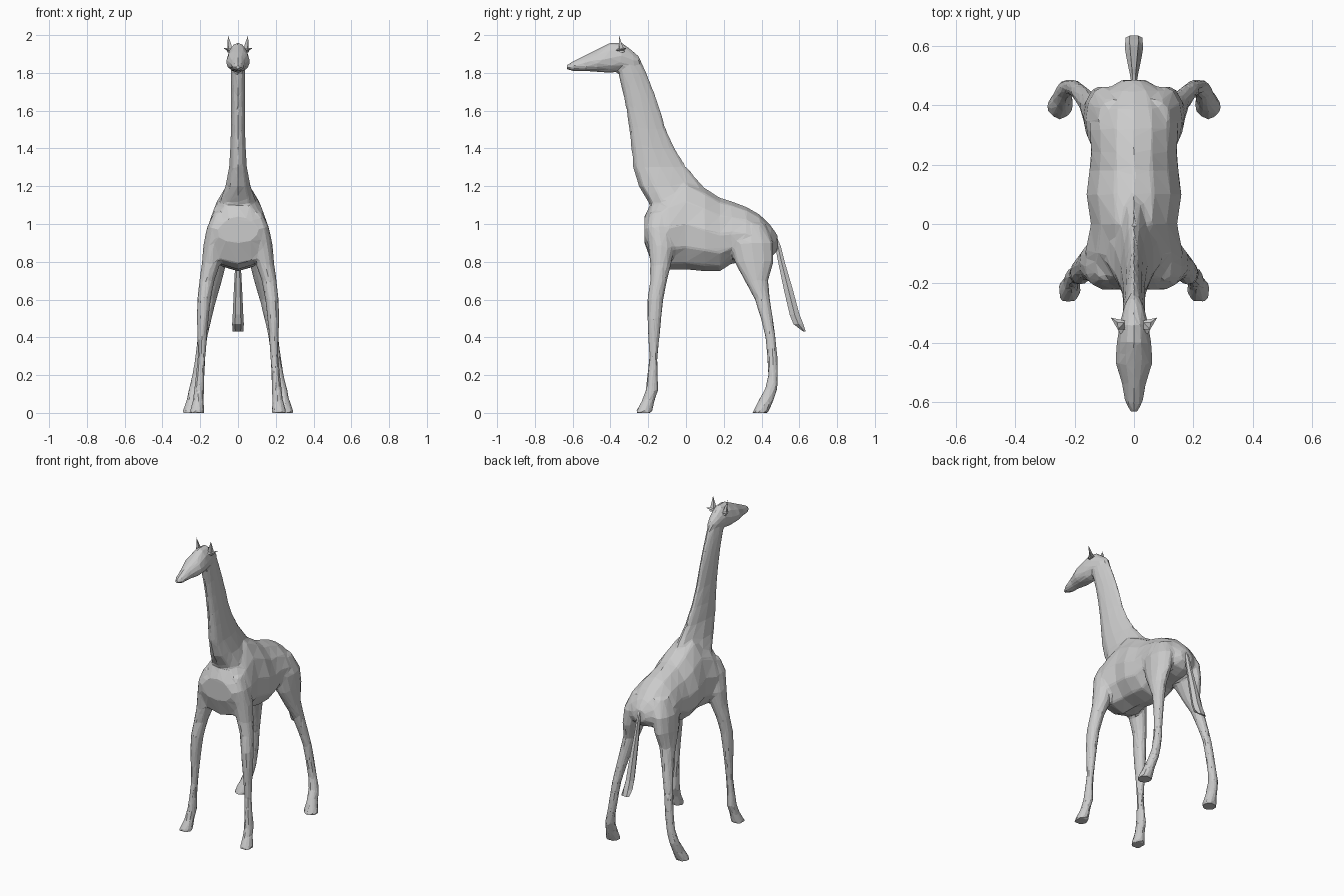
import bpy
import bmesh
import math
from mathutils import Vector, Matrix

CM = 0.01  # section tables below are written in hundredths of a unit

default_cube = bpy.data.objects.get("Cube")
if default_cube:
    bpy.data.objects.remove(default_cube, do_unlink=True)

# The single colour of the animal
grey = bpy.data.materials.new("plain_grey")
grey.use_nodes = True
grey_value = (0.6, 0.6, 0.6, 1)
grey.diffuse_color = grey_value
shader = grey.node_tree.nodes["Principled BSDF"]
shader.inputs["Base Color"].default_value = grey_value
shader.inputs["Roughness"].default_value = 0.8


def loft(bm, rows, axis, taper=0.0, side=1, sides=12):
    """Skin closed rings; a row is (station, low, high, centre x, half width)."""
    rings = []
    for station, low, high, centre, width in rows:
        middle, half = (low + high) / 2, (high - low) / 2
        ring = []
        for i in range(sides):
            angle = math.tau * i / sides
            rise = math.sin(angle)
            x = side * (centre + width * math.cos(angle) * (1 - taper * rise))
            across = middle + half * rise
            point = (x, across, station) if axis == "z" else (x, station, across)
            ring.append(bm.verts.new(Vector(point) * CM))
        rings.append(ring)
    for first, second in zip(rings, rings[1:]):
        for i in range(sides):
            j = (i + 1) % sides
            bm.faces.new((first[i], first[j], second[j], second[i]))
    bm.faces.new(rings[0])
    bm.faces.new(rings[-1])


def spike(bm, base, tip, radius, flatten=1.0):
    """Four-sided cone from a base point to a tip."""
    base, tip = Vector(base) * CM, Vector(tip) * CM
    along = tip - base
    turn = along.to_track_quat("Z", "Y").to_matrix().to_4x4()
    squash = Matrix.Diagonal((1, flatten, 1, 1))
    place = Matrix.Translation((base + tip) / 2) @ turn @ squash
    bmesh.ops.create_cone(bm, cap_ends=True, segments=4, radius1=radius * CM,
                          radius2=0, depth=along.length, matrix=place)


def make_object(name, bm):
    bmesh.ops.recalc_face_normals(bm, faces=bm.faces)
    mesh = bpy.data.meshes.new(name)
    bm.to_mesh(mesh)
    bm.free()
    mesh.materials.append(grey)
    obj = bpy.data.objects.new(name, mesh)
    bpy.context.collection.objects.link(obj)
    return obj


# Torso, from chest to rump
torso = [
    (-22, 90, 104, 0, 11), (-18, 79, 112, 0, 16), (-10, 76, 119, 0, 16.5),
    (0, 76, 124, 0, 14.5), (10, 75, 119, 0, 16), (18, 75, 114, 0, 15),
    (24, 79, 112, 0, 14.5), (32, 80, 109, 0, 15), (39, 80, 105, 0, 14),
    (45, 82, 99, 0, 10), (48.5, 86, 94, 0, 4),
]

# Neck, from withers up to the skull
neck = [
    (100, -18, 12, 0, 10), (110, -19, 11, 0, 10), (120, -25, 9, 0, 6.5),
    (130, -28, 0.5, 0, 4.6), (140, -29, -6, 0, 4), (150, -30, -10.5, 0, 3.7),
    (160, -31.5, -13.5, 0, 3.6), (170, -33.5, -17, 0, 3.6),
    (180, -36, -21, 0, 3.8), (189, -36, -25, 0, 3.5),
]

# Head, from muzzle to the back of the skull
head = [
    (-63.5, 182, 184, 0, 1.2), (-60, 181, 186, 0, 3), (-54, 181, 189, 0, 4),
    (-47, 180.5, 192.5, 0, 6.3), (-40, 180, 196, 0, 5.8),
    (-34, 181, 196, 0, 5), (-28, 182, 191.5, 0, 3.5), (-24.5, 184, 188, 0, 2),
]

# Front leg, shoulder to hoof
front_leg = [
    (106, -19, -9, 10, 3), (98, -21.5, -7, 11.5, 5), (88, -20, -6, 13, 5.5),
    (78, -19, -8, 14.5, 4.8), (70, -19, -10, 16.5, 4), (60, -20.5, -12, 18, 3.6),
    (50, -20.5, -13, 18.7, 3.2), (40, -20, -14, 19, 2.5),
    (30, -19.5, -15, 19.3, 2.2), (20, -20.5, -15, 20, 2.3),
    (12, -21.5, -14.5, 20.5, 2.7), (7, -23, -16.5, 21, 2.8),
    (0, -27, -18, 21.8, 4),
]

# Hind leg, hip to hoof
hind_leg = [
    (100, 28, 42, 7, 5), (90, 23, 46.5, 10, 6.3), (80, 25.5, 46.5, 11.5, 5.5),
    (70, 31, 43.5, 13, 4.5), (60, 36.5, 44.5, 15, 3.6), (50, 39.5, 46, 17, 3.1),
    (40, 42, 47.5, 18.8, 2.7), (30, 43, 48.5, 20, 2.6), (20, 43.5, 48.8, 21.5, 2.7),
    (13, 42, 48.5, 23, 3), (7, 38.5, 46.5, 24, 3.2), (0, 35, 43.5, 25, 4.7),
]

# One continuous faceted skin over torso, neck, head and legs
skin = bmesh.new()
loft(skin, torso, "y", taper=0.22)
loft(skin, neck, "z", taper=0.35)
loft(skin, head, "y", taper=0.15)
for side in (-1, 1):
    loft(skin, front_leg, "z", side=side)
    loft(skin, hind_leg, "z", side=side)
body = make_object("body_neck_head_and_legs", skin)
fuse = body.modifiers.new("fuse_parts", "REMESH")
fuse.mode = "VOXEL"
fuse.voxel_size = 0.01
blend = body.modifiers.new("blend_joints", "SMOOTH")
blend.factor = 0.5
blend.iterations = 4
facet = body.modifiers.new("large_facets", "DECIMATE")
facet.ratio = 0.05

# Tail with a broad tuft at the end
tail_rows = [
    (95, 44.5, 47.5, 0, 1), (88, 47, 50.5, 0, 1.1), (80, 48.5, 52.5, 0, 1.4),
    (65, 51.5, 57, 0, 2.2), (52, 54.5, 60.5, 0, 2.8), (47, 56.5, 62.5, 0, 3.1),
    (43, 62, 63.5, 0, 2.8),
]
tail = bmesh.new()
loft(tail, tail_rows, "z", sides=6)
make_object("tail", tail)

# Horns and ears, mirrored across the head
for name, base, tip, radius, flatten in (
    ("horns", (4, -34, 191), (5.3, -35.5, 200), 2.4, 0.7),
    ("ears", (3, -35, 192), (7.8, -31.5, 193), 2.6, 0.6),
):
    part = bmesh.new()
    spike(part, base, tip, radius, flatten)
    make_object(name, part).modifiers.new("both_sides", "MIRROR")
